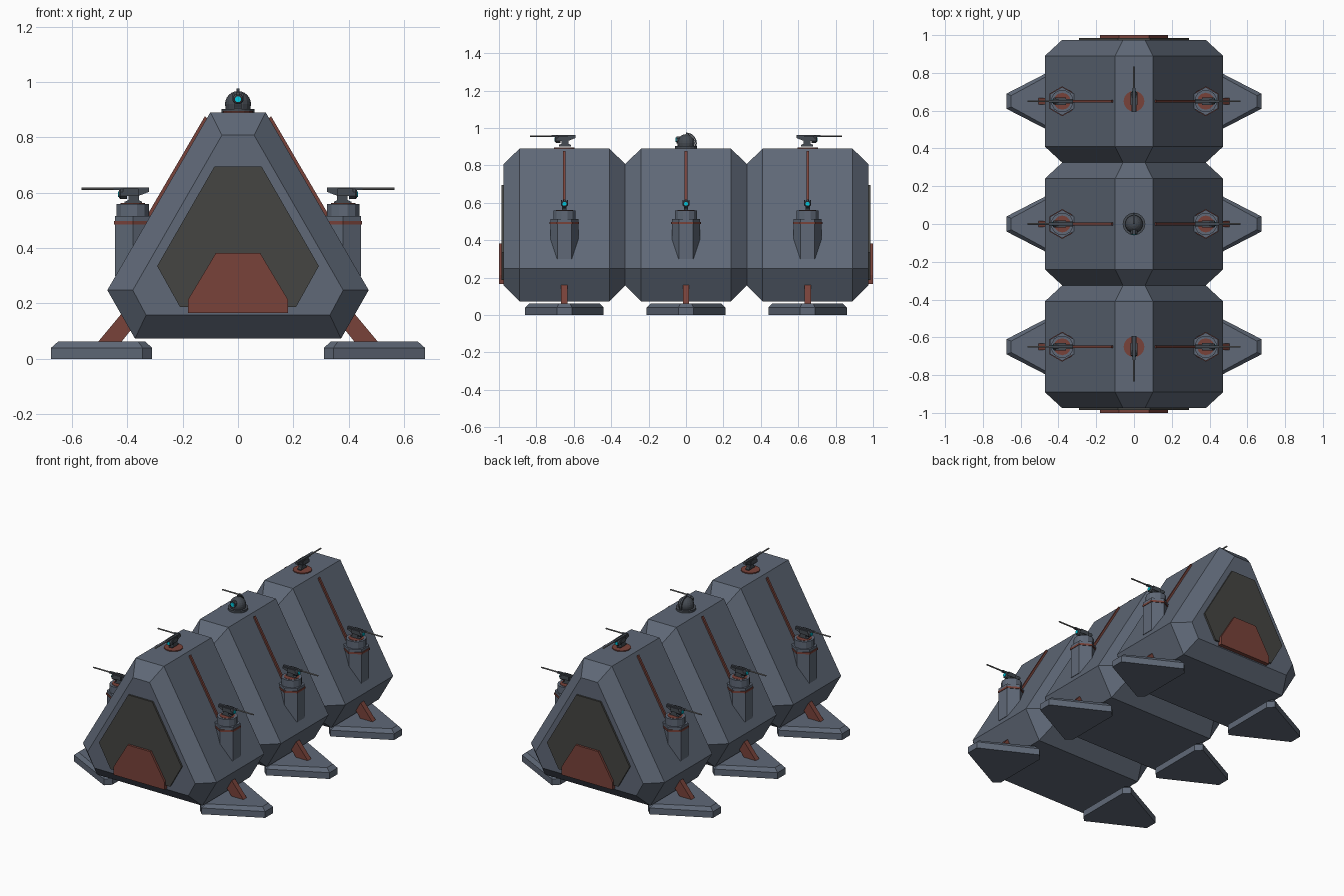
import bpy, bmesh
from math import pi, cos, sin
from mathutils import Matrix, Vector

if "Cube" in bpy.data.objects:
    bpy.data.objects.remove(bpy.data.objects["Cube"])


def material(name, rgb):
    m = bpy.data.materials.new(name)
    m.diffuse_color = (*rgb, 1)
    m.use_nodes = True
    m.node_tree.nodes["Principled BSDF"].inputs["Base Color"].default_value = m.diffuse_color
    return m


SLATE = material("slate", (0.115, 0.14, 0.185))
DARK = material("dark_panel", (0.06, 0.06, 0.055))
RED = material("rust_red", (0.19, 0.055, 0.042))
CYAN = material("cyan_light", (0.0, 0.6, 0.75))
STEEL = material("steel", (0.2, 0.2, 0.2))
GUN = material("gunmetal", (0.06, 0.07, 0.085))


def loft(name, rings, mat, xf=Matrix()):
    """Skin a stack of equal-length rings and cap both ends."""
    bm = bmesh.new()
    vs = [[bm.verts.new(xf @ Vector(p)) for p in r] for r in rings]
    n = len(rings[0])
    for a, b in zip(vs, vs[1:]):
        for i in range(n):
            j = (i + 1) % n
            bm.faces.new((a[i], a[j], b[j], b[i]))
    bm.faces.new(vs[0])
    bm.faces.new(vs[-1])
    bmesh.ops.recalc_face_normals(bm, faces=bm.faces)
    me = bpy.data.meshes.new(name)
    bm.to_mesh(me)
    bm.free()
    me.materials.append(mat)
    ob = bpy.data.objects.new(name, me)
    bpy.context.collection.objects.link(ob)
    return ob


def mirrored(half):
    """Right-hand half profile (top to bottom) to a closed profile."""
    return half + [(-x, z) for x, z in reversed(half)]


def slab(name, prof, y0, y1, mat, xf=Matrix()):
    """Extrude an (x, z) profile along y."""
    return loft(name, [[(x, y, z) for x, z in prof] for y in (y0, y1)], mat, xf)


def box(name, x, y, z, mat, xf=Matrix()):
    prof = [(x[0], z[0]), (x[1], z[0]), (x[1], z[1]), (x[0], z[1])]
    return slab(name, prof, y[0], y[1], mat, xf)


def lathe(name, steps, n, mat, xf=Matrix(), start=0.0):
    """Stack n-gons of (radius, height) about z."""
    rings = [[(r * cos(start + 2 * pi * i / n), r * sin(start + 2 * pi * i / n), h)
              for i in range(n)] for r, h in steps]
    return loft(name, rings, mat, xf)


def bar(name, prof_a, prof_b, half, mat, xf):
    """Slanted bar between two (x, z) edges."""
    return slab(name, prof_a + prof_b, -half, half, mat, xf)


ALONG_X = Matrix.Rotation(pi / 2, 4, 'Y')


def gun(name, xf):
    """Small gun: base at the origin, muzzle toward +x."""
    slab(name + "_mount", [(-0.034, 0), (0.03, 0), (0.03, 0.008), (0.016, 0.014),
                           (0.016, 0.03), (0.03, 0.04), (0.03, 0.052),
                           (-0.058, 0.052), (-0.058, 0.044), (-0.022, 0.03),
                           (-0.022, 0.014), (-0.034, 0.008)], -0.012, 0.012, GUN, xf)
    head = xf @ Matrix.Translation((0.02, 0, 0.036)) @ ALONG_X
    lathe(name + "_head", [(0.02, 0), (0.02, 0.024), (0.014, 0.03)], 8, GUN, head, pi / 8)
    lathe(name + "_eye", [(0.011, 0.028), (0.011, 0.034)], 8, CYAN, head, pi / 8)
    box(name + "_receiver", (-0.058, 0.07), (-0.007, 0.007), (0.05, 0.06), GUN, xf)
    for s in (-1, 1):
        box(name + "_cheek", (-0.02, 0.035), (s * 0.016 - 0.003, s * 0.016 + 0.003),
            (0.03, 0.056), GUN, xf)
    lathe(name + "_barrel", [(0.0045, 0), (0.0045, 0.12)], 8, STEEL,
          xf @ Matrix.Translation((0.065, 0, 0.055)) @ ALONG_X)


# profiles in front view
outer = mirrored([(0.10, 0.89), (0.472, 0.248), (0.372, 0.073)])
inner = mirrored([(0.058, 0.808), (0.38, 0.248), (0.332, 0.158)])
window = mirrored([(0.085, 0.695), (0.292, 0.335), (0.21, 0.188)])
door = mirrored([(0.08, 0.382), (0.18, 0.215), (0.18, 0.165)])


def pad(inset, z):
    i = inset
    return [(0.31 + i, -0.175 + i * 0.4, z), (0.345 + i * 0.6, -0.21 + i * 0.9, z),
            (0.675 - i, -0.04 + i * 0.4, z), (0.675 - i, 0.04 - i * 0.4, z),
            (0.345 + i * 0.6, 0.21 - i * 0.9, z), (0.31 + i, 0.175 - i * 0.4, z)]


for label, yc in (("front", -0.65), ("middle", 0.0), ("rear", 0.65)):
    # faceted hull module
    loft(label + "_hull", [[(x, yc + y, z) for x, z in p] for p, y in
                           ((inner, -0.325), (outer, -0.24), (outer, 0.24), (inner, 0.325))], SLATE)
    for side, ang in (("right", 0), ("left", pi)):
        name = label + "_" + side
        xf = Matrix.Translation((0, yc, 0)) @ Matrix.Rotation(ang, 4, 'Z')
        # landing pad and strut
        loft(name + "_pad", [pad(0, 0), pad(0, 0.04), pad(0.025, 0.062)], SLATE, xf)
        bar(name + "_strut", [(0.43, 0.05), (0.515, 0.05)],
            [(0.39, 0.2), (0.31, 0.2)], 0.017, RED, xf)
        # conduit up the sloping wall
        bar(name + "_conduit", [(0.105, 0.86), (0.119, 0.877)],
            [(0.345, 0.49), (0.32, 0.49)], 0.007, RED, xf)
        # hexagonal turret column
        col = xf @ Matrix.Translation((0.38, 0, 0))
        lathe(name + "_column", [(0.075, 0.3), (0.075, 0.515)], 6, SLATE, col, pi / 6)
        lathe(name + "_band", [(0.079, 0.486), (0.079, 0.498)], 6, RED, col, pi / 6)
        lathe(name + "_neck", [(0.06, 0.51), (0.06, 0.56)], 12, SLATE, col, pi / 12)
        lathe(name + "_ring", [(0.045, 0.555), (0.045, 0.562)], 12, RED, col)
        gun(name + "_gun", col @ Matrix.Translation((0, 0, 0.559)))

for label, s in (("front", -1), ("rear", 1)):
    # end window and door
    slab(label + "_window", window, s * 0.96, s * 0.986, DARK)
    slab(label + "_door", door, s * 0.96, s * 1.0, RED)
    # roof gun
    top = Matrix.Translation((0, s * 0.65, 0.88)) @ Matrix.Rotation(s * pi / 2, 4, 'Z')
    lathe(label + "_roof_ring", [(0.055, 0), (0.055, 0.016)], 16, RED, top)
    gun(label + "_roof_gun", top @ Matrix.Translation((0, 0, 0.022)))

# sensor dome on the middle roof
base = Matrix.Translation((0, 0, 0.885))
lathe("dome_base", [(0.06, 0), (0.06, 0.018)], 16, GUN, base)
dome = lathe("sensor_dome", [(0.044, 0.015), (0.047, 0.035)] +
             [(0.047 * cos(a * pi / 12), 0.035 + 0.047 * sin(a * pi / 12)) for a in range(1, 6)]
             + [(0.002, 0.082)], 16, GUN, base)
eye = Matrix.Translation((0, -0.052, 0.937)) @ Matrix.Rotation(pi / 2, 4, 'X')
lathe("dome_eye_rim", [(0.02, -0.025), (0.02, 0)], 8, GUN, eye, pi / 8)
lathe("dome_eye", [(0.013, -0.01), (0.013, 0.004)], 8, CYAN, eye, pi / 8)
# curved fin behind the dome
arc = [(r * cos(a * pi / 12), r * sin(a * pi / 12)) for r, seq in
       ((0.058, range(-1, 7)), (0.05, range(6, -2, -1))) for a in seq]
slab("dome_fin", arc, -0.006, 0.006, GUN,
     Matrix.Translation((0, 0, 0.918)) @ Matrix.Rotation(pi / 2, 4, 'Z'))
